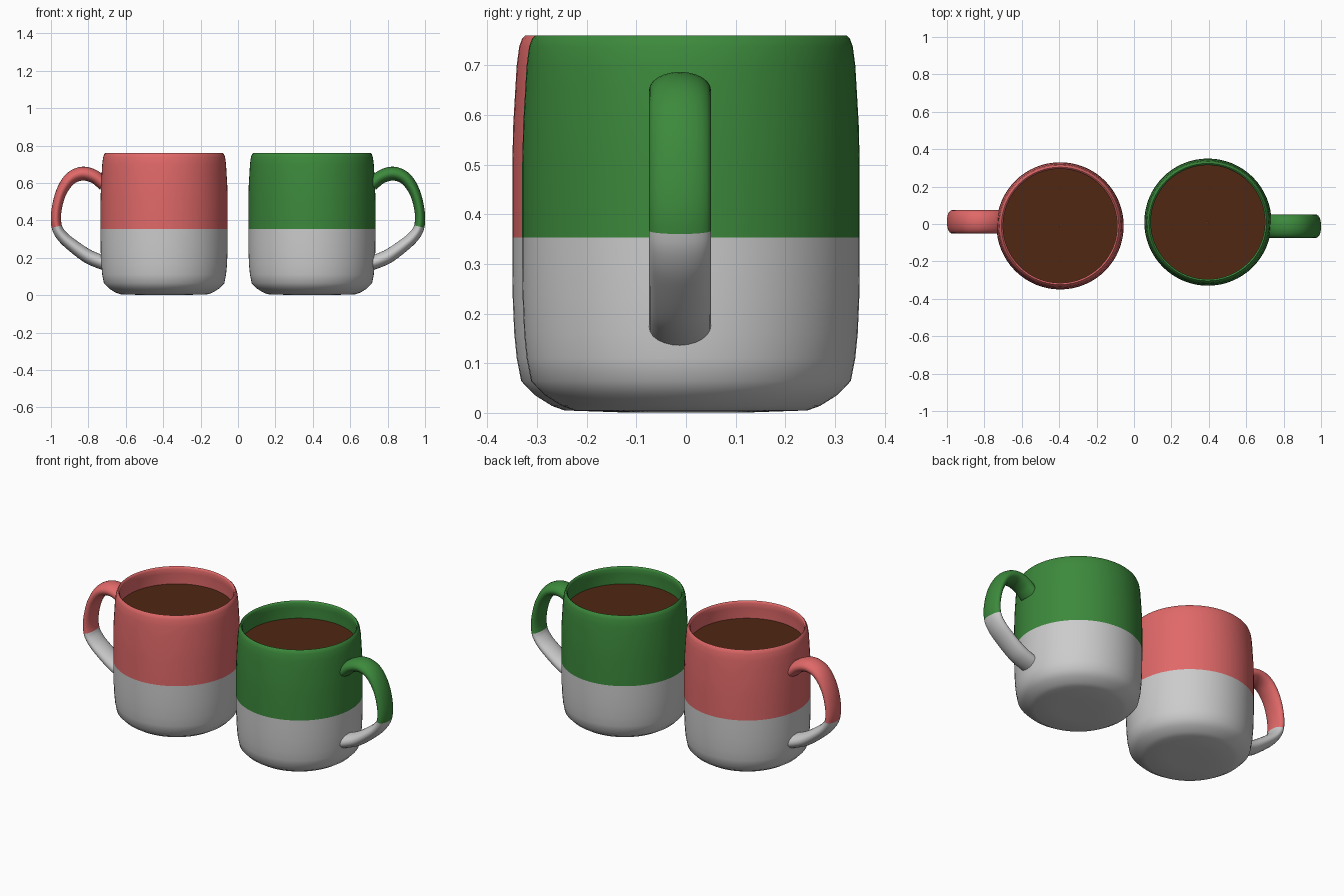
import bpy, bmesh, math
from mathutils import Vector, Matrix

if "Cube" in bpy.data.objects:
    bpy.data.objects.remove(bpy.data.objects["Cube"])

SEG = 64


def material(name, rgb):
    m = bpy.data.materials.new(name)
    m.diffuse_color = (*rgb, 1)
    m.use_nodes = True
    m.node_tree.nodes["Principled BSDF"].inputs["Base Color"].default_value = m.diffuse_color
    return m


def skin(name, rings, mat, spin, cap=False):
    """Join equal-sized closed rings of points into a smooth surface."""
    bm = bmesh.new()
    rows = [[bm.verts.new(p) for p in ring] for ring in rings]
    n = len(rows[0])
    for a, b in zip(rows, rows[1:]):
        for i in range(n):
            j = (i + 1) % n
            bm.faces.new((a[i], a[j], b[j], b[i]))
    if cap:
        bm.faces.new(rows[0][::-1])
    bm.transform(spin)
    me = bpy.data.meshes.new(name)
    bm.to_mesh(me)
    bm.free()
    ob = bpy.data.objects.new(name, me)
    bpy.context.collection.objects.link(ob)
    if mat:
        me.materials.append(mat)
    bpy.ops.object.select_all(action='DESELECT')
    ob.select_set(True)
    bpy.context.view_layer.objects.active = ob
    bpy.ops.object.shade_smooth_by_angle(angle=math.radians(50))
    return ob


def lathe(profile):
    return [[(CX + r * math.cos(2 * math.pi * i / SEG),
              CY + r * math.sin(2 * math.pi * i / SEG), z)
             for i in range(SEG)] for r, z in profile]


def smooth_path(pts, steps=5):
    """Catmull-Rom curve through the points."""
    p = [Vector(q) for q in pts]
    p = [2 * p[0] - p[1]] + p + [2 * p[-1] - p[-2]]
    out = []
    for k in range(1, len(p) - 2):
        a, b, c, d = p[k - 1:k + 3]
        for s in range(steps):
            t = s / steps
            out.append(0.5 * (2 * b + (c - a) * t + (2 * a - 5 * b + 4 * c - d) * t * t
                              + (3 * b - a - 3 * c + d) * t ** 3))
    return out + [p[-2]]


CX, CY = 0.395, 0.01
HANDLE_Y, HALF_WIDTH = -0.012, 0.0625
SPLIT = 0.353

# outer base, glazed upper wall with rolled rim and inside, drink surface
base = [(0.12, 0.001), (0.235, 0.005), (0.26, 0.014), (0.295, 0.036), (0.322, 0.064),
        (0.331, 0.11), (0.336, 0.16), (0.339, 0.23), (0.34, 0.30), (0.34, SPLIT)]
glaze = [(0.34, SPLIT), (0.34, 0.50), (0.338, 0.58), (0.334, 0.65), (0.331, 0.70),
         (0.326, 0.738), (0.320, 0.754), (0.314, 0.76), (0.309, 0.757),
         (0.305, 0.748), (0.307, 0.72), (0.309, 0.68), (0.309, 0.63)]
drink = [(0.309, 0.657), (0.15, 0.657)]

# handle centre line: x, z, half thickness
path = [(0.715, 0.590, 0.034), (0.765, 0.632, 0.036), (0.83, 0.650, 0.037),
        (0.895, 0.624, 0.034), (0.945, 0.55, 0.029), (0.971, 0.45, 0.027),
        (0.969, 0.367, 0.028), (0.937, 0.312, 0.031), (0.88, 0.262, 0.034),
        (0.81, 0.212, 0.037), (0.76, 0.188, 0.038), (0.715, 0.172, 0.038)]
STEPS = 5
centre = smooth_path(path, STEPS)
handle = []
for i, c in enumerate(centre):
    d = centre[min(i + 1, len(centre) - 1)] - centre[max(i - 1, 0)]
    side = Vector((-d.y, d.x)).normalized()
    ring = []
    for k in range(24):
        a = 2 * math.pi * k / 24
        o = side * c.z * math.sin(a)
        ring.append((c.x + o.x, HANDLE_Y + HALF_WIDTH * math.cos(a), c.y + o.y))
    handle.append(ring)
cut = 6 * STEPS

coffee = material("coffee", (0.08, 0.02, 0.006))
mugs = [("green", material("green_glaze", (0.045, 0.25, 0.045)), 0),
        ("red", material("red_glaze", (0.75, 0.14, 0.14)), math.pi)]

# two mugs, the second turned half way round the origin
for name, mat, angle in mugs:
    spin = Matrix.Rotation(angle, 4, 'Z')
    skin(name + "_mug_base", lathe(base), None, spin, cap=True)
    skin(name + "_mug_upper", lathe(glaze), mat, spin)
    skin(name + "_mug_drink", lathe(drink[::-1])[::-1], coffee, spin)
    disc = lathe([(0.15, 0.657), (0.001, 0.657)])
    skin(name + "_mug_drink_middle", disc, coffee, spin)
    skin(name + "_handle_upper", handle[:cut + 1], mat, spin)
    skin(name + "_handle_lower", handle[cut:], None, spin)
